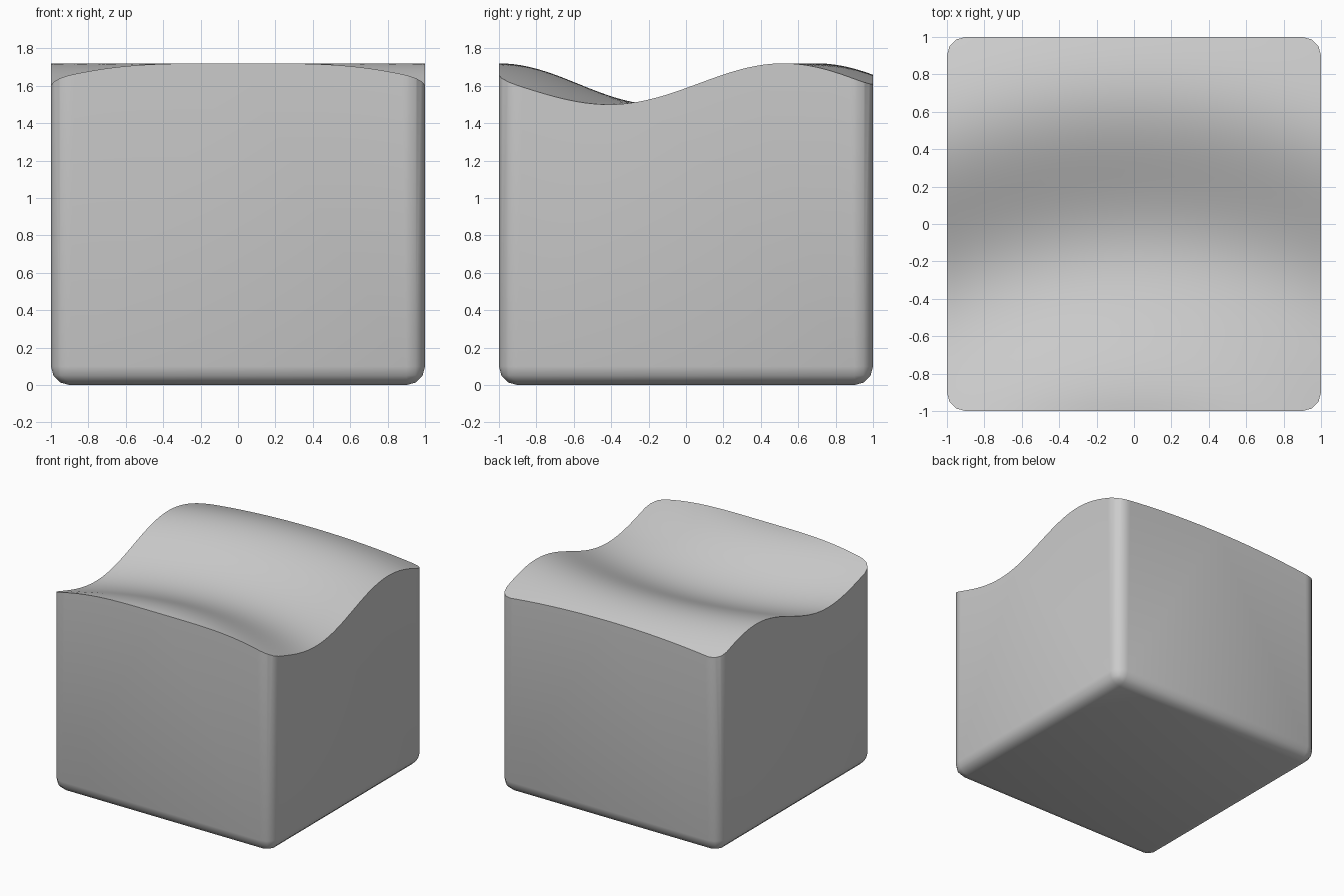
import bpy, bmesh, math
from mathutils import Vector

if "Cube" in bpy.data.objects:
    bpy.data.objects.remove(bpy.data.objects["Cube"])

BASE_TOP = 1.61      # mean height of the rippled top
AMP = 0.11           # ripple amplitude
CENTRE_Y = -2.17     # ripples spread from a point in front of the block
CREST = 1.17         # radius of the first crest
HALF_WAVE = 0.85
STEPS = 48


def wave_height(x, y):
    r = math.hypot(x, y - CENTRE_Y)
    return BASE_TOP + AMP * math.cos(math.pi * (r - CREST) / HALF_WAVE)


# Block with rounded upright and bottom edges
bm = bmesh.new()
bmesh.ops.create_cube(bm, size=2)
for v in bm.verts:
    v.co.z = BASE_TOP if v.co.z > 0 else 0
edges = [e for e in bm.edges if not all(v.co.z > 1 for v in e.verts)]
bmesh.ops.bevel(bm, geom=edges, offset=0.1, segments=3, profile=0.5, affect='EDGES')

# Slice the top face into a fine grid
for axis in (Vector((1, 0, 0)), Vector((0, 1, 0))):
    for i in range(1, STEPS):
        top = [f for f in bm.faces if all(v.co.z > BASE_TOP - 1e-4 for v in f.verts)]
        geom = set(top)
        for f in top:
            geom.update(f.edges)
            geom.update(f.verts)
        bmesh.ops.bisect_plane(bm, geom=list(geom), dist=1e-5,
                               plane_co=axis * (-1 + 2 * i / STEPS), plane_no=axis)

# Push the top into circular ripples
for v in bm.verts:
    if v.co.z > BASE_TOP - 1e-4:
        v.co.z = wave_height(v.co.x, v.co.y)

# Split the tall walls cleanly for the curved rim
walls = [f for f in bm.faces if len(f.verts) > 4]
bmesh.ops.triangulate(bm, faces=walls)
bmesh.ops.recalc_face_normals(bm, faces=bm.faces)

mesh = bpy.data.meshes.new("wavy_block")
bm.to_mesh(mesh)
bm.free()
block = bpy.data.objects.new("wavy_block", mesh)
bpy.context.collection.objects.link(block)
bpy.context.view_layer.objects.active = block
block.select_set(True)
bpy.ops.object.shade_smooth_by_angle(angle=math.radians(35))
